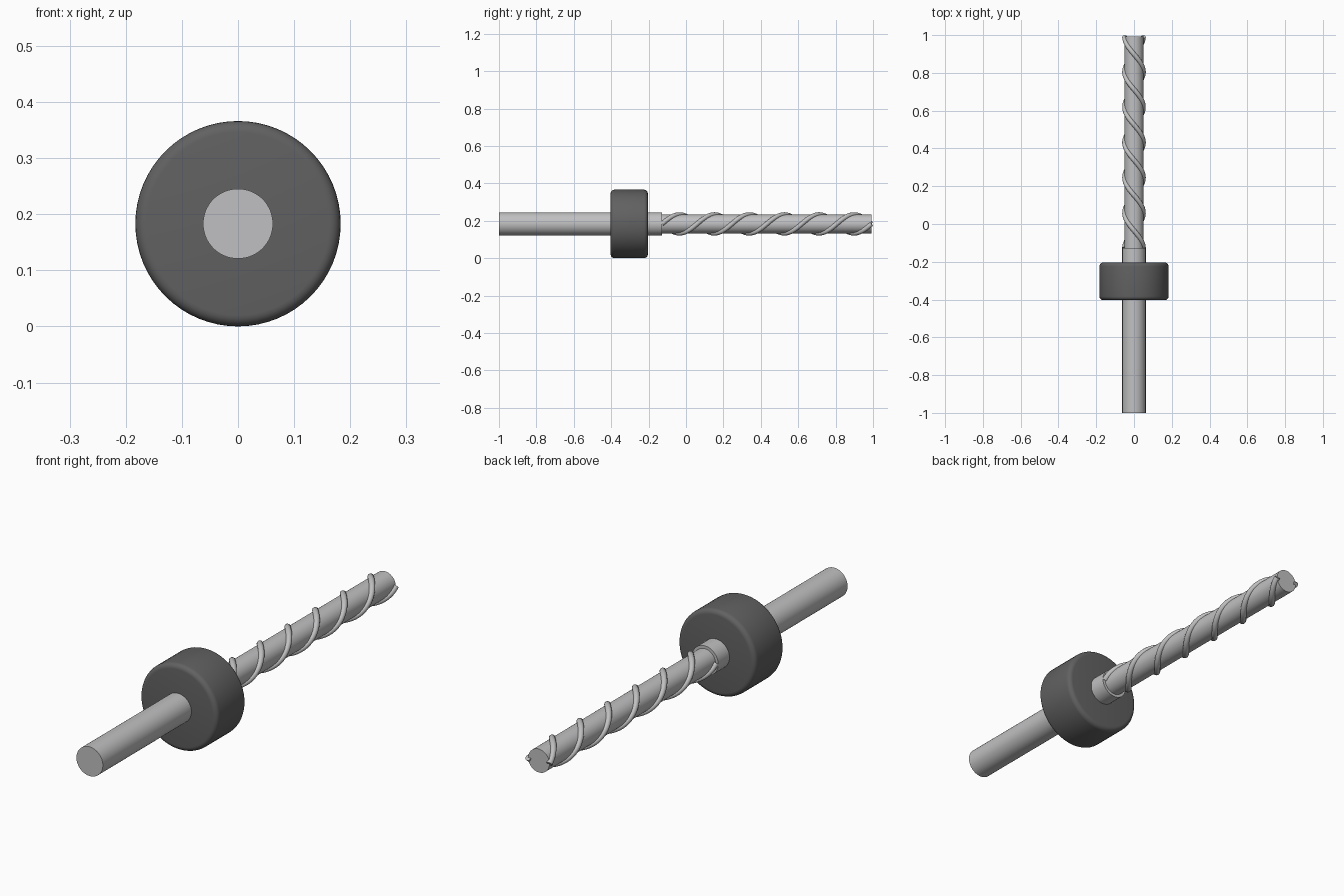
import bpy
import math

cube = bpy.data.objects.get("Cube")
if cube:
    bpy.data.objects.remove(cube, do_unlink=True)

AXIS_Z = 0.183      # height of the shared axis
SHANK_END = -0.128  # where the shank meets the fluted part
TIP = 0.992


def material(name, colour):
    mat = bpy.data.materials.new(name)
    mat.use_nodes = True
    mat.diffuse_color = colour
    mat.node_tree.nodes["Principled BSDF"].inputs["Base Color"].default_value = colour
    return mat


steel = material("steel", (0.53, 0.53, 0.54, 1))
rubber = material("dark rubber", (0.12, 0.12, 0.123, 1))


def rod(name, radius, start, end, mat, bevel=0):
    """Cylinder lying along y, with optional rounded rims."""
    bpy.ops.mesh.primitive_cylinder_add(
        vertices=64, radius=radius, depth=end - start,
        location=(0, (start + end) / 2, AXIS_Z), rotation=(math.pi / 2, 0, 0))
    obj = bpy.context.object
    obj.name = name
    obj.data.materials.append(mat)
    if bevel:
        mod = obj.modifiers.new("rounded rims", "BEVEL")
        mod.width = bevel
        mod.segments = 5
        mod.limit_method = "ANGLE"
        bpy.ops.object.modifier_apply(modifier=mod.name)
    bpy.ops.object.shade_smooth_by_angle(angle=math.radians(35))
    return obj


def ridge(name, phase, turns=3, radius=0.05, steps=144):
    """Round spiral ridge wound around the core."""
    curve = bpy.data.curves.new(name, "CURVE")
    curve.dimensions = "3D"
    curve.bevel_depth = 0.0125
    curve.bevel_resolution = 4
    curve.use_fill_caps = True
    spline = curve.splines.new("POLY")
    spline.points.add(steps)
    for i, point in enumerate(spline.points):
        t = i / steps
        angle = phase + t * turns * math.tau
        point.co = (radius * math.cos(angle),
                    SHANK_END + t * (TIP - SHANK_END),
                    AXIS_Z + radius * math.sin(angle), 1)
    obj = bpy.data.objects.new(name, curve)
    bpy.context.collection.objects.link(obj)
    curve.materials.append(steel)
    bpy.ops.object.select_all(action="DESELECT")
    obj.select_set(True)
    bpy.context.view_layer.objects.active = obj
    bpy.ops.object.convert(target="MESH")
    bpy.ops.object.shade_smooth_by_angle(angle=math.radians(40))


# Plain shank, fluted core and depth collar
rod("shank", 0.0623, -1, SHANK_END, steel)
rod("core", 0.05, SHANK_END, TIP, steel)
rod("collar", 0.183, -0.403, -0.204, rubber, bevel=0.02)

# Two opposite spiral ridges
for number in range(2):
    ridge(f"spiral_ridge_{number + 1}", number * math.pi)
